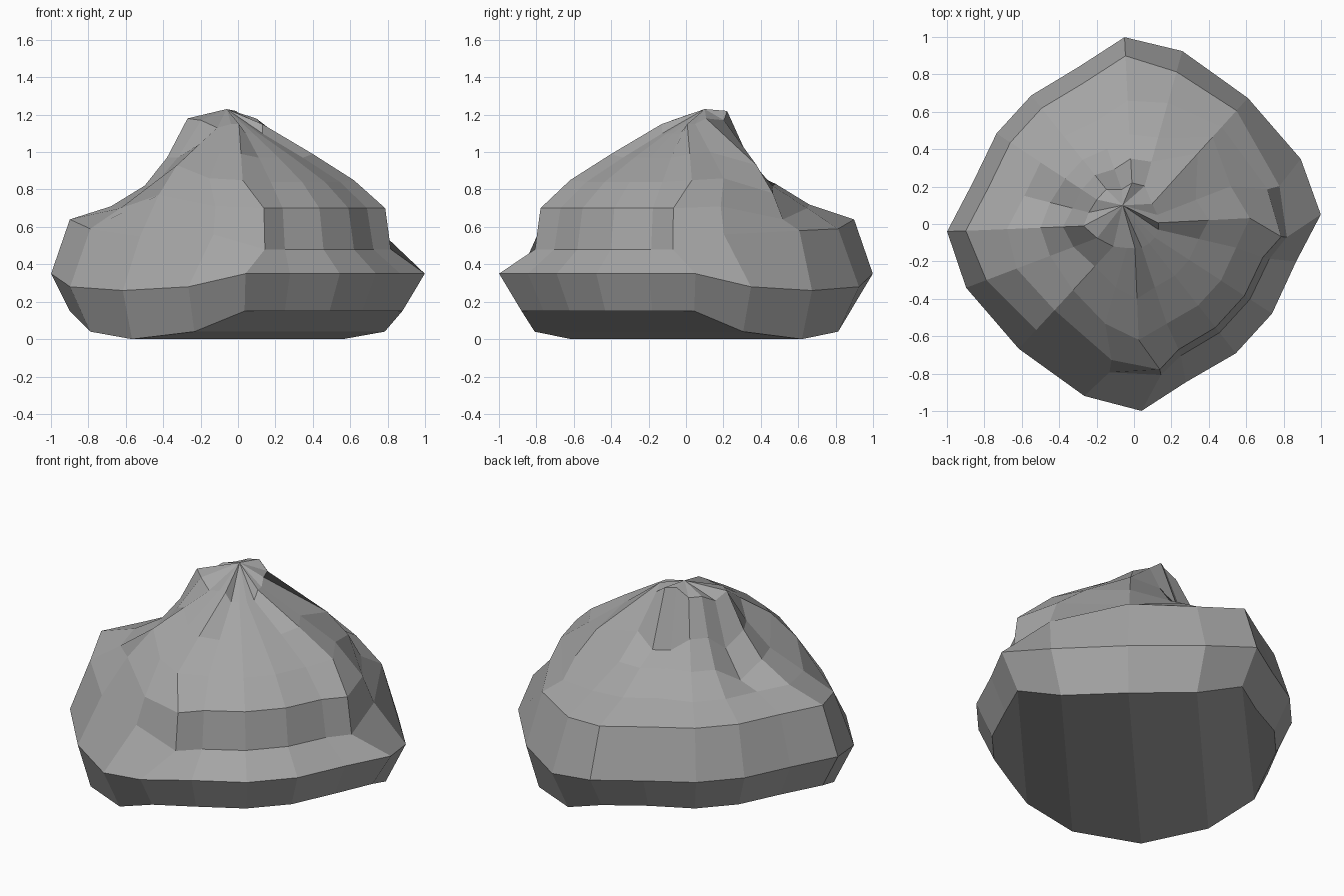
import bpy
import bmesh
from math import cos, sin, radians

cube = bpy.data.objects.get("Cube")
if cube:
    bpy.data.objects.remove(cube)

stone = bpy.data.materials.new("stone_grey")
stone.use_nodes = True
grey = (0.38, 0.38, 0.38, 1)
stone.diffuse_color = grey
stone.node_tree.nodes["Principled BSDF"].inputs["Base Color"].default_value = grey

# Vertical profiles, bottom to top: (share of the outline radius, height)
LEDGE = [(.9, .15), (1, .35), (.84, .48), (.8, .7), (.63, .84), (.4, .97), (.15, 1.1)]
CORNER = [(.88, .15), (1, .35), (.82, .48), (.79, .7), (.62, .85), (.4, .99), (.13, 1.15)]
SIDE = [(.88, .04), (1, .28), (.84, .56), (.77, .71), (.58, .86), (.37, 1.0), (.14, 1.15)]
FLANK = [(.92, 0), (1, .26), (.85, .55), (.69, .77), (.53, .93), (.34, 1.04), (.18, 1.13)]
BACK_FLANK = [(.92, 0), (1, .26), (.9, .58), (.77, .64), (.69, .78), (.56, .93), (.16, 1.18)]
SHOULDER = [(.88, .04), (1, .28), (.88, .59), (.7, .7), (.5, .82), (.36, .97), (.22, 1.17)]
REAR = [(.88, .15), (1, .35), (.9, .64), (.66, .72), (.48, .83), (.35, .89), (.22, 1.22)]
TERRACE = [(.9, .15), (1, .35), (.9, .64), (.68, .71), (.5, .82), (.38, .97), (.27, 1.18)]
NOTCH = [(.9, .15), (1, .35), (.9, .64), (.68, .71), (.52, .73), (.38, .88), (.28, 1.14)]

# Columns out from the ledge: (angle, wall angle, radius, left profile, right profile)
COLUMNS = [(9.4, 9.4, .88, LEDGE, LEDGE), (29.4, 28, .89, LEDGE, LEDGE),
           (45.3, 37.5, 1, CORNER, CORNER), (63.7, 57, .957, SIDE, SIDE),
           (90.3, 90.3, .908, BACK_FLANK, FLANK), (116.8, 116.8, .96, SHOULDER, SHOULDER),
           (135.3, 135.3, 1, REAR, TERRACE), (152, 152, .89, REAR, NOTCH),
           (171, 171, .88, TERRACE, TERRACE)]
AXIS = -42.4


def column(bm, side, angle, wall_angle, radius, profile):
    """One vertical run of points on the left (1) or right (-1) of the axis."""
    run = []
    for row, (share, z) in enumerate(profile):
        turn = radians(side * (wall_angle if row in (2, 3) else angle) + AXIS)
        run.append(bm.verts.new((cos(turn) * radius * share, sin(turn) * radius * share, z)))
    return run


# Rock body: two halves of columns, the right one with a notch behind the summit
bm = bmesh.new()
near = [column(bm, 1, a, w, r, left) for a, w, r, left, right in COLUMNS]
far = [column(bm, -1, a, w, r, right) for a, w, r, left, right in COLUMNS]
ring = near + far[::-1]
peak = bm.verts.new((-.06, .1, 1.23))
for this, after in zip(ring, ring[1:] + ring[:1]):
    for i in range(len(this) - 1):
        bm.faces.new((this[i], after[i], after[i + 1], this[i + 1]))
    bm.faces.new((this[-1], after[-1], peak))

# Rocker-shaped underside: strips running straight across
for i in range(len(COLUMNS) - 1):
    bm.faces.new((near[i][0], far[i][0], far[i + 1][0], near[i + 1][0]))
bmesh.ops.recalc_face_normals(bm, faces=bm.faces)

mesh = bpy.data.meshes.new("rock_body")
bm.to_mesh(mesh)
bm.free()
mesh.materials.append(stone)
rock = bpy.data.objects.new("rock_body", mesh)
bpy.context.collection.objects.link(rock)
